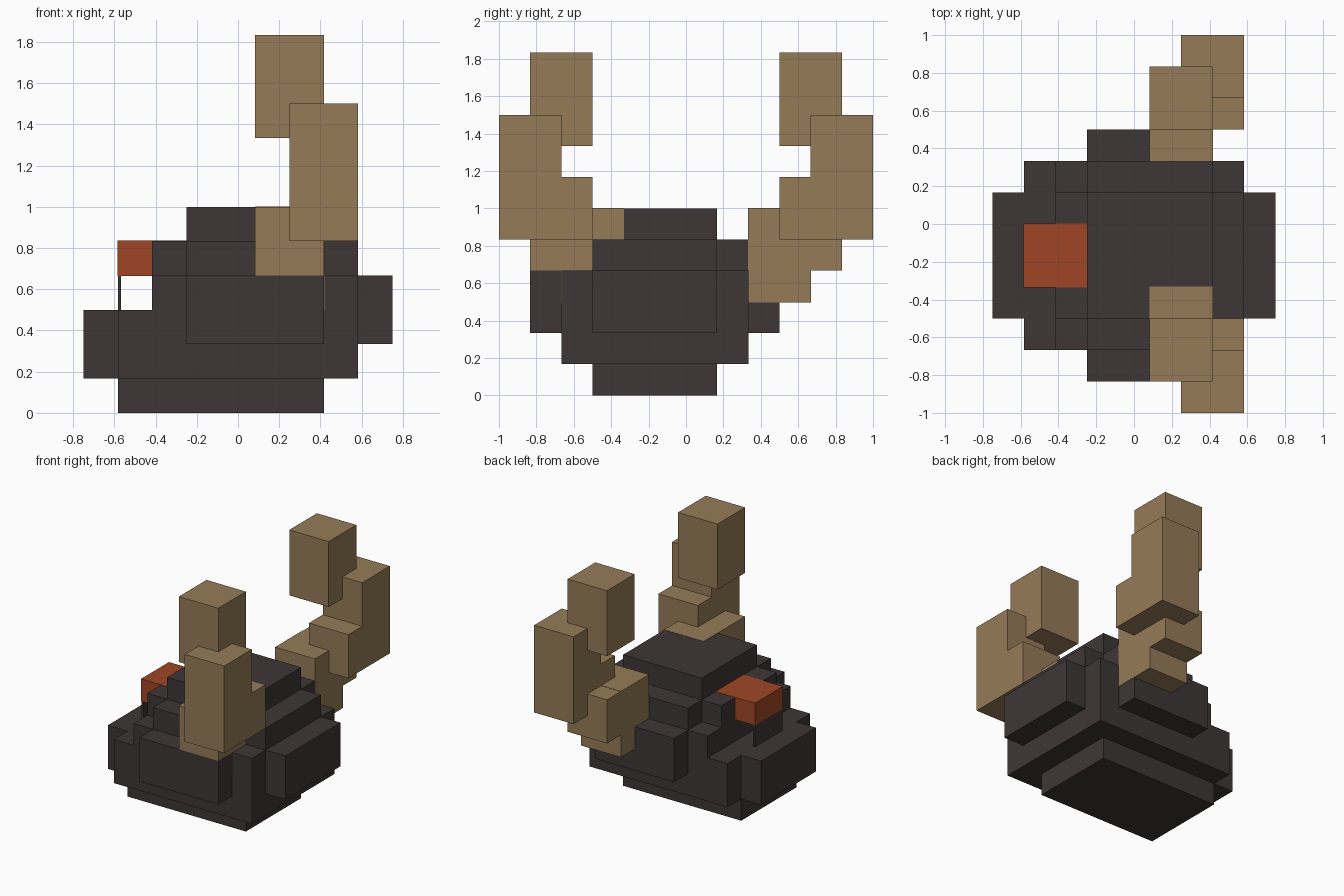
import bpy

cube = bpy.data.objects.get("Cube")
if cube:
    bpy.data.objects.remove(cube, do_unlink=True)

U = 1 / 6  # block grid size


def material(name, color):
    m = bpy.data.materials.new(name)
    m.diffuse_color = (*color, 1)
    m.use_nodes = True
    bsdf = next(n for n in m.node_tree.nodes if n.type == 'BSDF_PRINCIPLED')
    bsdf.inputs["Base Color"].default_value = (*color, 1)
    return m


CHARCOAL = material("charcoal", (0.048, 0.037, 0.037))
TAN = material("tan", (0.300, 0.198, 0.096))
ORANGE = material("orange", (0.345, 0.060, 0.019))


def block(name, mat, x, y, z, grow=0.0):
    """Box from (low, high) grid ranges; grow keeps overlapping faces apart."""
    spans = [(a * U - grow, b * U + grow) for a, b in (x, y, z)]
    bpy.ops.mesh.primitive_cube_add(size=1, location=[(a + b) / 2 for a, b in spans])
    ob = bpy.context.object
    ob.name = ob.data.name = name
    ob.scale = [b - a for a, b in spans]
    bpy.ops.object.transform_apply(location=False, rotation=False, scale=True)
    ob.data.materials.append(mat)
    return ob


# Stepped round body
body = {
    "body_base": ((-3.5, 2.5), (-3, 1), (0, 1)),
    "body_lower": ((-3.5, 3.5), (-4, 2), (1, 3)),
    "body_middle": ((-2.5, 3.5), (-4, 2), (3, 4)),
    "body_snout_ledge": ((-4.5, -3.5), (-3, 1), (1, 3)),
    "body_rear": ((3.5, 4.5), (-3, 1), (2, 4)),
    "body_side_front": ((-1.5, 2.5), (-5, -4), (2, 4)),
    "body_side_back": ((-1.5, 2.5), (2, 3), (2, 4)),
    "body_shoulder_long": ((-2.5, 3.5), (-3, 1), (4, 5)),
    "body_shoulder_wide": ((-1.5, 2.5), (-4, 2), (4, 5)),
    "body_crown": ((-1.5, 2.5), (-3, 1), (5, 6)),
    "nose_support": ((-3.5, -3.4), (-2, 0), (3, 4)),
}
for name, ranges in body.items():
    block(name, CHARCOAL, *ranges)

# Nose block
block("nose", ORANGE, (-3.5, -1.5), (-2, 0), (4, 5), 0.002)

# Antlers, mirrored across y
antler = {
    "root": ((0.5, 2.5), (2, 4), (3, 6)),
    "bend": ((0.5, 2.5), (3, 5), (4, 6)),
    "step": ((1.5, 3.5), (3, 5), (5, 7)),
    "stem": ((1.5, 3.5), (4, 6), (5, 9)),
    "tip": ((0.5, 2.5), (3, 5), (8, 11)),
}
for side, s in (("back", 1), ("front", -1)):
    for part, (x, y, z) in antler.items():
        block(f"antler_{part}_{side}", TAN, x, sorted((s * y[0], s * y[1])), z,
              0.002 if part == "root" else 0.0)
